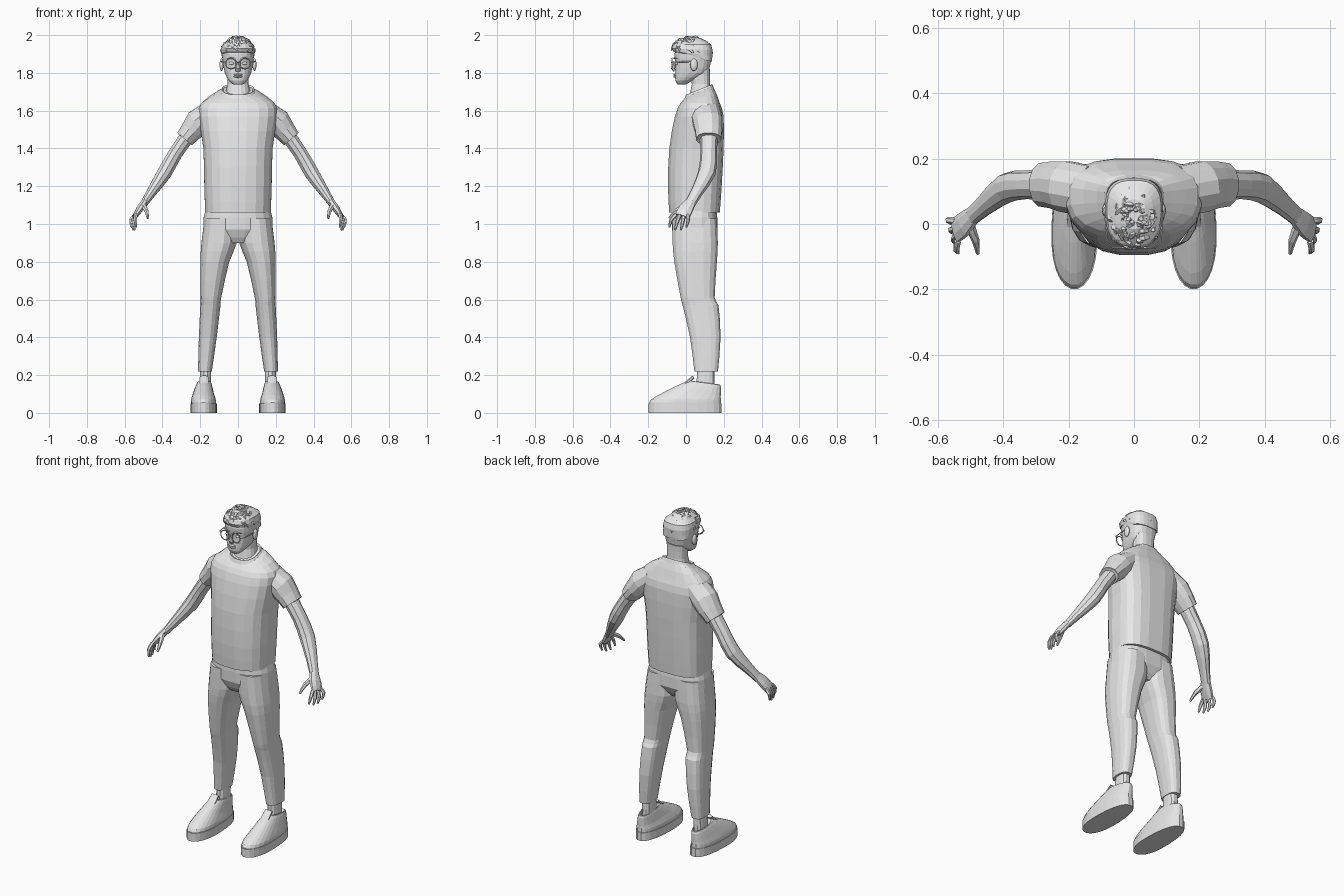
import bpy, bmesh, math, random
from mathutils import Vector

old = bpy.data.objects.get("Cube")
if old:
    bpy.data.objects.remove(old)
random.seed(4)

colour = (.8, .8, .8, 1)
grey = bpy.data.materials.new("plain grey")
grey.use_nodes = True
grey.diffuse_color = colour
grey.node_tree.nodes["Principled BSDF"].inputs["Base Color"].default_value = colour


def finish(name, bm, mirror=False, smooth=False):
    bmesh.ops.recalc_face_normals(bm, faces=bm.faces)
    mesh = bpy.data.meshes.new(name)
    bm.to_mesh(mesh)
    bm.free()
    mesh.materials.append(grey)
    ob = bpy.data.objects.new(name, mesh)
    bpy.context.collection.objects.link(ob)
    if mirror:
        ob.modifiers.new("mirror", "MIRROR")
    if smooth:
        mesh.polygons.foreach_set("use_smooth", [True] * len(mesh.polygons))


def spline(rows, steps):
    """Add smooth in-between rows to a few key rows."""
    result = []
    for i in range(len(rows) - 1):
        keys = rows[max(i - 1, 0)], rows[i], rows[i + 1], rows[min(i + 2, len(rows) - 1)]
        for s in range(steps):
            t = s / steps
            result.append([b + t * (c - a) / 2 + t * t * (a - 2.5 * b + 2 * c - d / 2)
                           + t ** 3 * (1.5 * (b - c) + (d - a) / 2) for a, b, c, d in zip(*keys)])
    return result + [rows[-1]]


def skin(bm, rings, closed=False):
    """Bridge equal rings of points; cap the ends unless closed in a loop."""
    rows = [[bm.verts.new(p) for p in ring] for ring in rings]
    following = rows[1:] + rows[:1] if closed else rows[1:]
    for a, b in zip(rows, following):
        for i in range(len(a)):
            bm.faces.new((a[i - 1], a[i], b[i], b[i - 1]))
    if not closed:
        bm.faces.new(rows[0])
        bm.faces.new(rows[-1])


def level(z, outer, front, back, inner=None, tilt=0):
    return z, -outer if inner is None else inner, outer, front, back, tilt


def power(v, n):
    return math.copysign(abs(v) ** (2 / n), v)


def section(row, sides, middle, roundness):
    """Horizontal outline, a little squarer at the back than at the front."""
    z, inner, outer, front, back, tilt = row
    ym = front + (back - front) * middle
    ring = []
    for i in range(sides):
        a = math.tau * (i + .5) / sides
        s, n = math.sin(a), roundness * (1.15 if math.sin(a) > 0 else 1)
        y = power(s, n) * (back - ym if s > 0 else ym - front)
        x = (inner + outer) / 2 + power(math.cos(a), n) * (outer - inner) / 2
        ring.append((x, ym + y, z + tilt * y))
    return ring


def body(name, rows, mirror=False, steps=2, sides=20, middle=.55, roundness=2.4):
    bm = bmesh.new()
    skin(bm, [section(r, sides, middle, roundness) for r in spline(rows, steps)])
    finish(name, bm, mirror)


def at(x, y, z, wide, deep=None):
    return x, y, z, wide, deep or wide


def tube(bm, points, sides=8, steps=1):
    """Limb whose sections follow the direction of its path."""
    points = spline(points, steps)
    pos = [Vector(p[:3]) for p in points]
    angles = [math.tau * (k + .5) / sides for k in range(sides)]
    rings = []
    for i, (*_, wide, deep) in enumerate(points):
        t = (pos[min(i + 1, len(pos) - 1)] - pos[max(i - 1, 0)]).normalized()
        axis = Vector((0, 1, 0)) if abs(t.y) < .9 else Vector((0, 0, 1))
        u = (axis - t * axis.dot(t)).normalized()
        v = t.cross(u)
        rings.append([pos[i] + v * wide * math.cos(a) + u * deep * math.sin(a) for a in angles])
    skin(bm, rings)


def limb(name, points, sides=8, steps=1, mirror=True):
    bm = bmesh.new()
    tube(bm, points, sides, steps)
    finish(name, bm, mirror)


def ball(name, centre, size, mirror=False):
    bm = bmesh.new()
    bmesh.ops.create_uvsphere(bm, u_segments=12, v_segments=8, radius=1)
    for v in bm.verts:
        v.co = Vector(c + s * q for c, s, q in zip(centre, size, v.co))
    finish(name, bm, mirror, smooth=True)


# Shirt, collar band and hemmed sleeves
body("shirt", [
    level(z=1.06, outer=.175, front=-.09, back=.18), level(z=1.2, outer=.18, front=-.097, back=.19),
    level(z=1.4, outer=.185, front=-.09, back=.2), level(z=1.57, outer=.21, front=-.06, back=.2),
    level(z=1.64, outer=.195, front=-.03, back=.18), level(z=1.695, outer=.115, front=0, back=.15, tilt=.3),
    level(z=1.71, outer=.075, front=.02, back=.13, tilt=.4)], roundness=2.5)
body("collar", [
    level(z=1.69, outer=.1, front=-.01, back=.15, tilt=.35), level(z=1.715, outer=.085, front=0, back=.14, tilt=.4),
    level(z=1.7, outer=.07, front=.02, back=.13, tilt=.4)], steps=1)
limb("sleeves", [
    at(x=.14, y=.1, z=1.6, wide=.06, deep=.08), at(x=.21, y=.115, z=1.54, wide=.073, deep=.08),
    at(x=.245, y=.12, z=1.495, wide=.062, deep=.074), at(x=.283, y=.12, z=1.45, wide=.052, deep=.068),
    at(x=.28, y=.12, z=1.455, wide=.042, deep=.055)], sides=12)

# Bare arms down to the wrist
limb("arms", [
    at(x=.25, y=.12, z=1.49, wide=.042, deep=.048), at(x=.33, y=.12, z=1.375, wide=.039, deep=.044),
    at(x=.39, y=.11, z=1.27, wide=.04, deep=.047), at(x=.46, y=.055, z=1.165, wide=.027, deep=.033),
    at(x=.5, y=.02, z=1.105, wide=.02, deep=.03)], sides=10, steps=2)

# Hands: palm, four fanned fingers and a thumb
bm = bmesh.new()
tube(bm, [at(x=.485, y=.035, z=1.13, wide=.019, deep=.025), at(x=.52, y=0, z=1.08, wide=.02, deep=.04),
          at(x=.546, y=-.02, z=1.04, wide=.013, deep=.04)], steps=2)
for fan in (-1.5, -.5, .5, 1.5):
    tip = .95 + .015 * abs(fan) + .01
    x, y = .55 + .008 * fan, .03 * fan - .043
    tube(bm, [at(.54, .02 * fan - .022, 1.05, .011), at(x + .006, y + .01, tip + .04, .01),
              at(x, y, tip, .005)], sides=6, steps=2)
tube(bm, [at(x=.505, y=0, z=1.1, wide=.016), at(x=.485, y=-.05, z=1.07, wide=.012),
          at(x=.478, y=-.09, z=1.03, wide=.006)], sides=6, steps=2)
finish("hands", bm, mirror=True)

# Trousers: hips, then legs with a fold behind the knee
body("hips", [
    level(z=1.09, outer=.17, front=-.075, back=.16), level(z=.97, outer=.186, front=-.076, back=.167),
    level(z=.9, outer=.1, front=-.04, back=.12)])
body("trouser_legs", [
    level(z=1.03, inner=.003, outer=.178, front=-.075, back=.164),
    level(z=.9, inner=.005, outer=.195, front=-.073, back=.17),
    level(z=.8, inner=.045, outer=.2, front=-.064, back=.165),
    level(z=.61, inner=.088, outer=.2, front=-.03, back=.153),
    level(z=.57, inner=.092, outer=.2, front=-.02, back=.173),
    level(z=.4, inner=.112, outer=.208, front=.02, back=.184),
    level(z=.22, inner=.138, outer=.212, front=.043, back=.17)], mirror=True, sides=16)
body("ankles", [
    level(z=.25, inner=.14, outer=.2, front=.06, back=.15),
    level(z=.1, inner=.145, outer=.205, front=.05, back=.155)], mirror=True, sides=12)

# Shoes: flat sole, rounded upper and tongue
shoe = dict(mirror=True, sides=24, middle=.4, roundness=2.1)
body("shoe_soles", [
    level(z=0, inner=.112, outer=.253, front=-.2, back=.19),
    level(z=.05, inner=.112, outer=.253, front=-.2, back=.19)], steps=1, **shoe)
body("shoe_uppers", [
    level(z=.045, inner=.116, outer=.25, front=-.196, back=.186),
    level(z=.07, inner=.117, outer=.249, front=-.187, back=.186),
    level(z=.105, inner=.128, outer=.238, front=-.105, back=.185, tilt=-.1),
    level(z=.15, inner=.139, outer=.221, front=-.015, back=.186, tilt=-.12),
    level(z=.162, inner=.146, outer=.21, front=.03, back=.177, tilt=-.13),
    level(z=.125, inner=.15, outer=.205, front=.05, back=.16)], **shoe)
limb("shoe_tongues", [at(x=.18, y=-.03, z=.13, wide=.03, deep=.012),
                      at(x=.18, y=.04, z=.19, wide=.024, deep=.01)])

# Neck and head
body("neck", [
    level(z=1.66, outer=.075, front=.01, back=.14), level(z=1.74, outer=.057, front=.03, back=.127),
    level(z=1.82, outer=.06, front=.02, back=.128)], sides=16)
body("head", [
    level(z=1.738, outer=.025, front=-.045, back=0), level(z=1.76, outer=.05, front=-.057, back=.035),
    level(z=1.8, outer=.07, front=-.058, back=.112), level(z=1.85, outer=.08, front=-.056, back=.13),
    level(z=1.9, outer=.085, front=-.062, back=.137), level(z=1.95, outer=.075, front=-.045, back=.125),
    level(z=1.985, outer=.03, front=0, back=.07)])

# Facial features
limb("nose", [at(x=0, y=-.056, z=1.86, wide=.006), at(x=0, y=-.069, z=1.822, wide=.014, deep=.012),
              at(x=0, y=-.06, z=1.81, wide=.013, deep=.008)], mirror=False)
ball("eyes", (.034, -.049, 1.85), (.014, .009, .008), mirror=True)
limb("eyebrows", [at(x=.014, y=-.062, z=1.874, wide=.003), at(x=.036, y=-.062, z=1.88, wide=.004),
                  at(x=.06, y=-.047, z=1.874, wide=.002)], sides=6)
for name, z in (("upper_lip", 1.79), ("lower_lip", 1.78)):
    ball(name, (0, -.056, z), (.023, .011, .006))
ball("ears", (.087, .042, 1.843), (.011, .02, .033), mirror=True)

# Spectacles: two rims, bridge and side arms
bm = bmesh.new()
centre, radius, wire = Vector((.037, -.073, 1.85)), .028, .003
rings = []
for i in range(20):
    a = math.tau * i / 20
    out = Vector((math.cos(a), 0, math.sin(a)))
    around = [math.tau * k / 6 for k in range(6)]
    rings.append([centre + out * (radius + wire * math.cos(b)) + Vector((0, wire * math.sin(b), 0))
                  for b in around])
skin(bm, rings, closed=True)
tube(bm, [at(0, -.077, 1.856, wire), at(.01, -.074, 1.856, wire)], sides=6)
tube(bm, [at(.065, -.072, 1.857, wire), at(.082, -.058, 1.858, wire), at(.09, .05, 1.86, wire)], sides=6)
finish("spectacles", bm, mirror=True)

# Hair: close cap covered in wavy locks, hairline higher at the front
body("hair_cap", [
    level(z=1.87, outer=.08, front=.03, back=.137, tilt=-.2), level(z=1.9, outer=.088, front=-.066, back=.14, tilt=-.1),
    level(z=1.95, outer=.083, front=-.068, back=.134), level(z=1.985, outer=.035, front=-.015, back=.075)], sides=24)
skull, reach = Vector((0, .026, 1.903)), Vector((.081, .104, .082))
bm = bmesh.new()
for i in range(75):
    turn = random.uniform(0, math.tau)
    rise = random.uniform(.15 - .2 * math.sin(turn), 1.4)
    sweep, drop = random.uniform(-.4, .5) / max(math.cos(rise), .35), random.uniform(.15, .4)
    lock = []
    for k in range(5):
        s = k / 4
        bulge = math.sin(math.pi * s)
        az, el = turn + sweep * s, max(rise - drop * s + .12 * bulge, .02)
        way = Vector((math.cos(az) * math.cos(el), math.sin(az) * math.cos(el), math.sin(el)))
        lock.append(at(*(skull + way * reach + way * .004 * bulge), .003 + .009 * bulge, .002 + .008 * bulge))
    tube(bm, lock, sides=5)
finish("hair_locks", bm)
